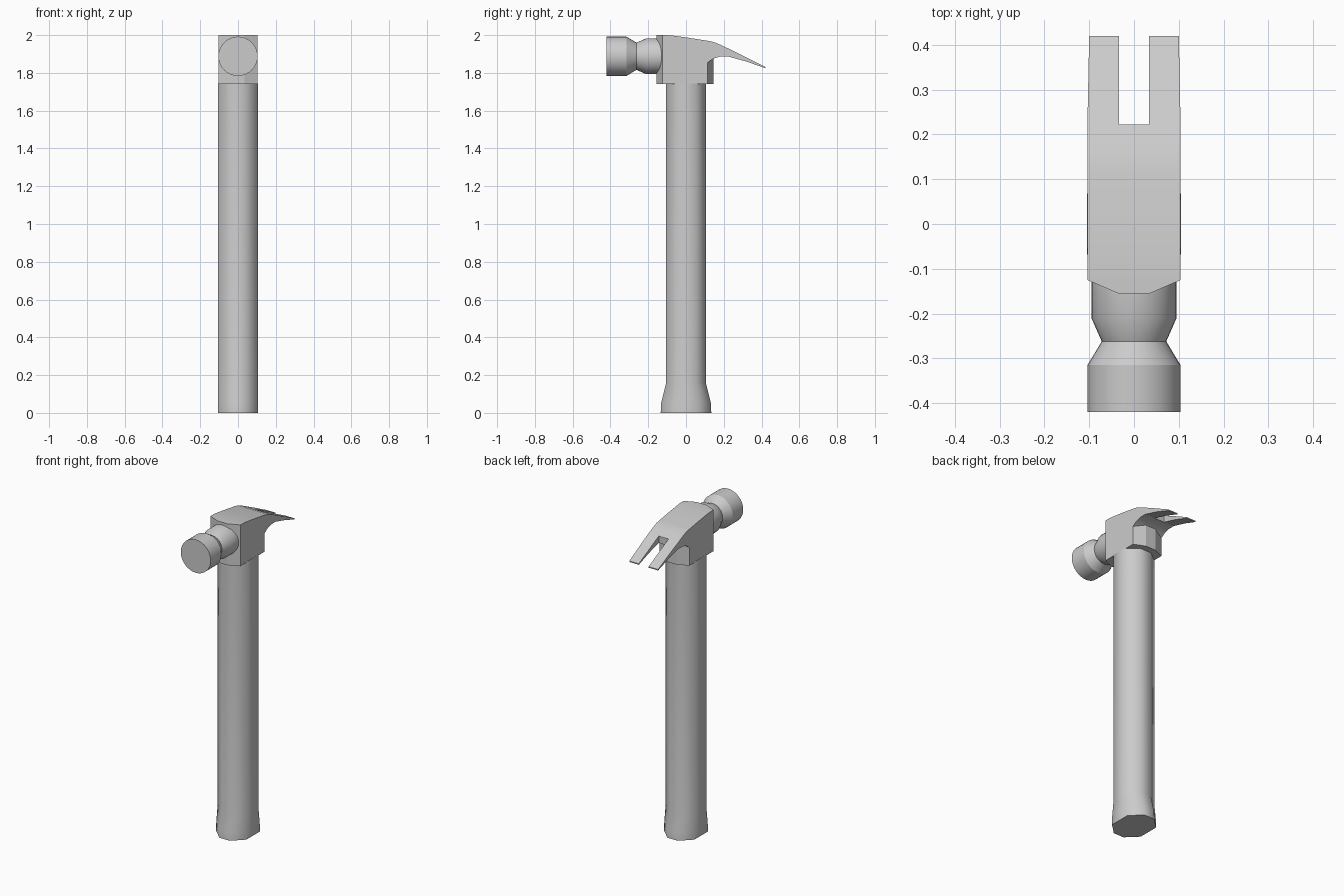
import bpy, bmesh, math

if "Cube" in bpy.data.objects:
    bpy.data.objects.remove(bpy.data.objects["Cube"])


def loft(bm, rings, start=True, end=True, skip=lambda k, i: False):
    """Join a row of point rings with quads and close the ends."""
    vs = [[bm.verts.new(p) for p in r] for r in rings]
    n = len(rings[0])
    for k, (a, b) in enumerate(zip(vs, vs[1:])):
        for i in range(n):
            if not skip(k, i):
                j = (i + 1) % n
                bm.faces.new((a[i], b[i], b[j], a[j]))
    if start:
        bm.faces.new(vs[0])
    if end:
        bm.faces.new(vs[-1][::-1])


def finish(name, bm, angle):
    bmesh.ops.remove_doubles(bm, verts=bm.verts, dist=1e-5)
    me = bpy.data.meshes.new(name)
    bm.to_mesh(me)
    bm.free()
    ob = bpy.data.objects.new(name, me)
    bpy.context.collection.objects.link(ob)
    bpy.ops.object.select_all(action='DESELECT')
    ob.select_set(True)
    bpy.context.view_layer.objects.active = ob
    bpy.ops.object.shade_smooth_by_angle(angle=math.radians(angle))


def box_ring(y, x0, x1, zb, zt):
    return [(x0, y, zb), (x1, y, zb), (x1, y, zt), (x0, y, zt)]


# handle: eight-sided grip, flared front to back at the butt
def grip_ring(z, h):
    c, d, w = 0.036, h * 0.5, 0.105
    return [(-c, -h, z), (-w, -d, z), (-w, d, z), (-c, h, z),
            (c, h, z), (w, d, z), (w, -d, z), (c, -h, z)]


bm = bmesh.new()
loft(bm, [grip_ring(z, h) for z, h in
          ((0, 0.134), (0.05, 0.132), (0.16, 0.105), (1.745, 0.105))])
finish("handle", bm, 60)

# striking face and neck
bm = bmesh.new()
profile = ((-0.42, 0.104), (-0.315, 0.104), (-0.262, 0.072),
           (-0.21, 0.095), (-0.12, 0.095))
angles = [math.tau * i / 32 for i in range(32)]
loft(bm, [[(r * math.cos(a), y, 1.888 + r * math.sin(a)) for a in angles]
          for y, r in profile])
finish("striking_face", bm, 25)

# head: eye block below, cheek and claw above
bm = bmesh.new()
block = ((-0.155, 0.035, 1.855), (-0.125, 0.104, 1.855),
         (0.115, 0.104, 1.855), (0.145, 0.035, 1.876))
loft(bm, [box_ring(y, -w, w, 1.74, zt) for y, w, zt in block],
     skip=lambda k, i: i == 2)
upper = ((-0.155, 0.035, 1.855, 2.0), (-0.125, 0.104, 1.855, 2.0),
         (-0.08, 0.104, 1.855, 1.999), (0.02, 0.104, 1.855, 1.985),
         (0.115, 0.104, 1.855, 1.97), (0.145, 0.104, 1.876, 1.964),
         (0.18, 0.104, 1.886, 1.95), (0.222, 0.104, 1.887, 1.93))
loft(bm, [box_ring(y, -w, w, zb, zt) for y, w, zb, zt in upper],
     skip=lambda k, i: i == 0 and k < 4)
# two claw prongs
prong = ((0.222, 0.104, 1.887, 1.93), (0.32, 0.102, 1.86, 1.882),
         (0.42, 0.1, 1.825, 1.832))
for s in (-1, 1):
    rings = []
    for y, w, zb, zt in prong:
        x0, x1 = sorted((s * 0.034, s * w))
        rings.append(box_ring(y, x0, x1, zb, zt))
    loft(bm, rings, start=False)
finish("claw_head", bm, 20)
